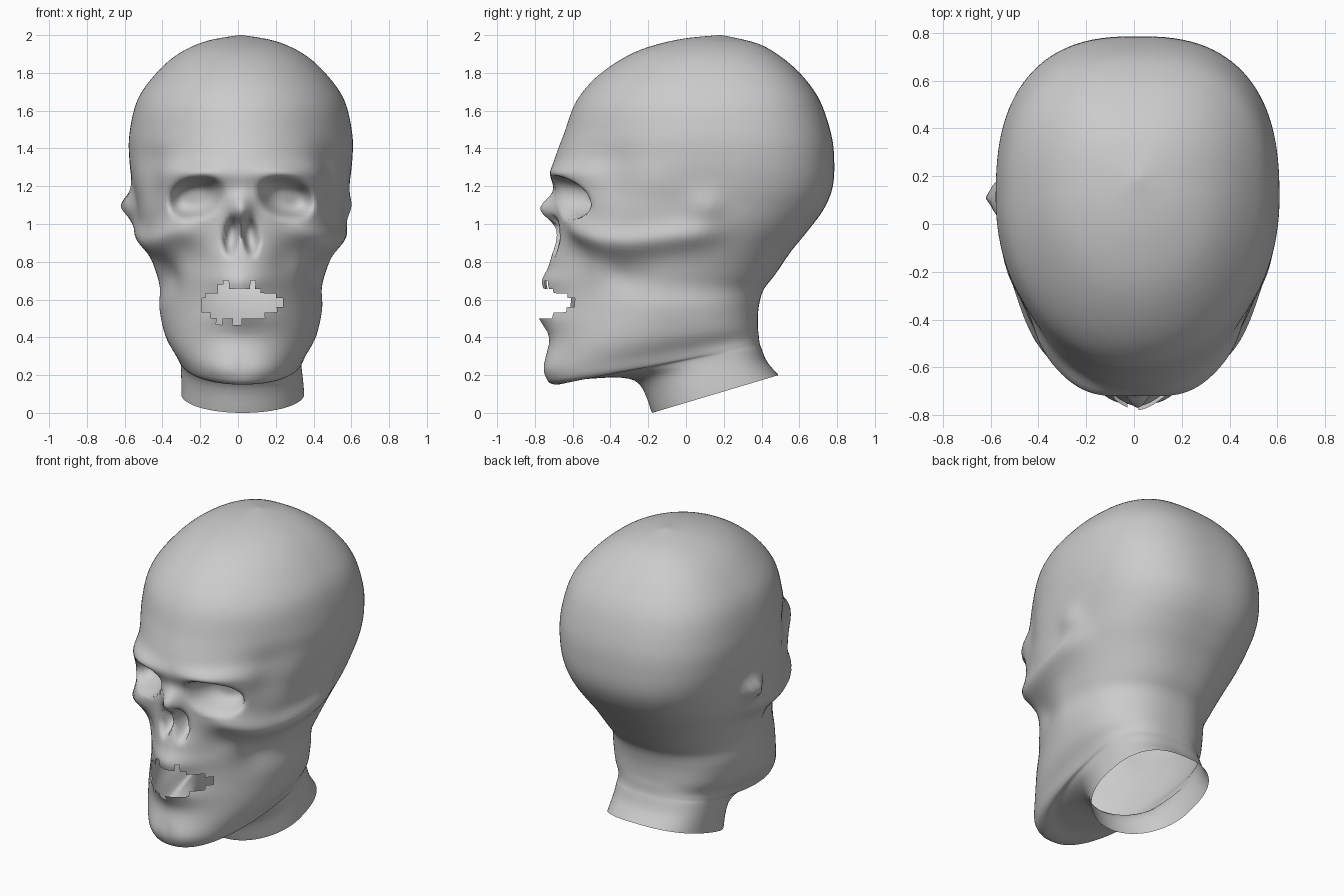
import bpy, bmesh, math, random
random.seed(4)

# Tilted section rings: front y, front z, back y, back z, half width, y of widest point, front squareness
RINGS = [
    (0.17, 2.00, 0.19, 2.00, 0.01, 0.18, 2.0),
    (-0.05, 1.975, 0.38, 1.955, 0.19, 0.16, 2.0),
    (-0.27, 1.91, 0.51, 1.88, 0.34, 0.14, 2.0),
    (-0.46, 1.79, 0.62, 1.78, 0.46, 0.12, 2.0),
    (-0.58, 1.65, 0.71, 1.65, 0.55, 0.10, 2.0),
    (-0.645, 1.48, 0.77, 1.47, 0.59, 0.10, 1.95),
    (-0.69, 1.36, 0.785, 1.32, 0.59, 0.10, 1.98),
    (-0.715, 1.26, 0.775, 1.19, 0.575, 0.08, 2.2),
    (-0.69, 1.17, 0.73, 1.08, 0.555, 0.05, 2.3),
    (-0.68, 1.05, 0.65, 0.97, 0.535, 0.00, 2.2),
    (-0.685, 0.92, 0.56, 0.86, 0.50, -0.05, 2.0),
    (-0.72, 0.80, 0.47, 0.73, 0.455, -0.08, 1.75),
    (-0.74, 0.68, 0.41, 0.65, 0.43, -0.10, 1.58),
    (-0.75, 0.53, 0.385, 0.56, 0.43, -0.10, 1.6),
    (-0.74, 0.33, 0.38, 0.47, 0.40, -0.08, 1.95),
    (-0.74, 0.20, 0.385, 0.41, 0.35, -0.03, 2.15),
    (-0.69, 0.15, 0.39, 0.37, 0.33, 0.04, 2.15),
    (-0.52, 0.18, 0.40, 0.34, 0.32, 0.10, 2.0),
    (-0.27, 0.17, 0.43, 0.27, 0.32, 0.13, 2.0),
    (-0.18, 0.00, 0.49, 0.20, 0.325, 0.15, 2.0),
]
ROWS, HALF = 6, 64


def smooth(v):
    v = max(0.0, min(1.0, v))
    return v * v * (3 - 2 * v)


def bump(a, b, a0, b0, sa, sb):
    return math.exp(-((a - a0) / sa) ** 2 - ((b - b0) / sb) ** 2)


def spline(p0, p1, p2, p3, t):
    return [0.5 * (2 * b + (c - a) * t + (2 * a - 5 * b + 4 * c - d) * t * t
                   + (3 * b - a - 3 * c + d) * t ** 3) for a, b, c, d in zip(p0, p1, p2, p3)]


def section_point(ring, v):
    yf, zf, yb, zb, w, ym, nf = ring
    t = math.pi * abs(v) ** 1.2
    n = nf if t < math.pi / 2 else 2.35 + 0.23 * smooth((zb - 0.6) / 0.7) + 0.3 * smooth((0.6 - zb) / 0.25)
    x = w * abs(math.sin(t)) ** (2 / n)
    c = abs(math.cos(t)) ** (2 / n)
    y = ym - (ym - yf) * c if t < math.pi / 2 else ym + (yb - ym) * c
    return math.copysign(x, v), y, zf + (zb - zf) * (y - yf) / (yb - yf)


def sculpt(x, y, z):
    a, side = abs(x), (1 if x > 0 else -1)
    front = smooth((-0.25 - y) / 0.15)
    # brow, nasal bone, cheekbones, tooth rows and chin
    out = 0.03 * bump(a, z, 0.24, 1.275, 0.16, 0.04)
    out += 0.09 * bump(a, z, 0, 1.08, 0.055, 0.07)
    out += 0.05 * bump(a, z, 0.35, 0.96, 0.10, 0.07)
    out += 0.025 * bump(a, z, 0, 0.70, 0.17, 0.05)
    out += 0.03 * bump(a, z, 0, 0.50, 0.16, 0.04)
    out += 0.02 * bump(a, z, 0.12, 0.24, 0.12, 0.07)
    # hollow beside the nose, eye sockets and nose openings
    out -= 0.035 * bump(a, z, 0.24, 0.82, 0.09, 0.10)
    out -= 0.02 * bump(a, z, 0, 0.39, 0.2, 0.06)
    zc = 1.14 - 0.15 * (a - 0.24)
    r = (abs(a - 0.24) / 0.16) ** 2.2 + (abs(z - zc) / 0.12) ** 2.2
    out -= 0.165 * smooth((1 - r) / 1.0)
    r = ((a - 0.05) / 0.05) ** 2 + ((z - 0.94 + 0.6 * (a - 0.05)) / 0.115) ** 2
    out -= 0.10 * smooth((1 - r) / 1.0)
    # temple hollow, cheek arch, ear stub and hollow under the arch
    flank = smooth((a - 0.28) / 0.12)
    wide = -0.035 * bump(y, z, -0.38, 1.25, 0.12, 0.15)
    wide += 0.045 * bump(z, 0, 0.90 + 0.12 * max(0, y + 0.3), 0, 0.07, 1) * smooth((0.3 - y) / 0.3)
    wide += (0.085 if x < 0 else 0.035) * bump(y, z, 0.11, 1.09, 0.08, 0.08)
    wide -= 0.03 * bump(y, z, -0.35, 0.73, 0.16, 0.09)
    lean = 0.015 + 0.01 * smooth((0.3 - z) / 0.2)
    return x + side * flank * wide + lean, y - front * out, z


# Head shell
bm = bmesh.new()
grid = []
last = len(RINGS) - 1
for i in range(last):
    quad = [RINGS[max(0, min(last, i + k))] for k in (-1, 0, 1, 2)]
    for s in range(ROWS + (i == last - 1)):
        ring = spline(*quad, s / ROWS)
        grid.append([bm.verts.new(sculpt(*section_point(ring, k / HALF)))
                     for k in range(-HALF, HALF)])
for top, low in zip(grid, grid[1:]):
    for k in range(2 * HALF):
        j = (k + 1) % (2 * HALF)
        bm.faces.new((top[k], low[k], low[j], top[j]))
bm.faces.new(grid[0])

# Open mouth with ragged tooth edges
upper = [random.choice((-0.015, 0.0, 0.0, 0.04)) for _ in range(16)]
lower = [random.choice((-0.025, 0.0, 0.0, 0.01)) for _ in range(16)]
hole = []
for f in bm.faces:
    c = f.calc_center_median()
    u = (c.x - 0.02) / 0.215
    if c.y < -0.3 and abs(u) < 1:
        arch, k = math.sqrt(1 - u * u), int((u + 1) * 7.5)
        floor = 0.58 - (0.075 if u > 0 else 0.10) * arch + lower[k] * arch
        if floor < c.z < 0.58 + 0.085 * arch + upper[k] * arch:
            hole.append(f)
bmesh.ops.delete(bm, geom=hole, context='FACES')
bmesh.ops.recalc_face_normals(bm, faces=bm.faces)

mesh = bpy.data.meshes.new("skull_head")
bm.to_mesh(mesh)
bm.free()
head = bpy.data.objects.new("skull_head", mesh)
bpy.context.collection.objects.link(head)
bpy.context.view_layer.objects.active = head
head.select_set(True)
bpy.ops.object.shade_smooth_by_angle(angle=math.radians(100))
